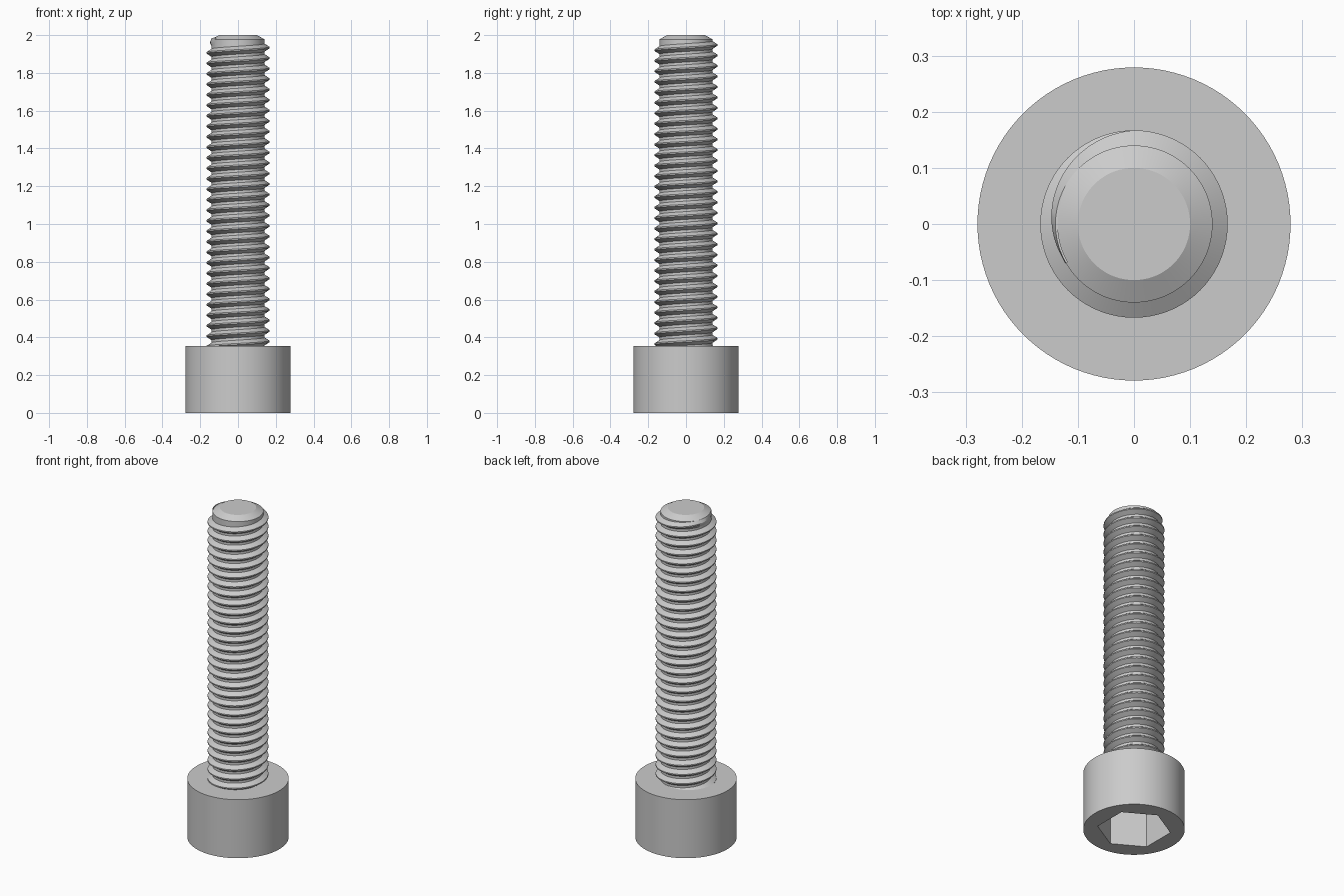
import bpy, bmesh, math

if "Cube" in bpy.data.objects:
    bpy.data.objects.remove(bpy.data.objects["Cube"], do_unlink=True)

steel = bpy.data.materials.new("plain_steel")
steel.use_nodes = True
STEEL = (0.6, 0.6, 0.6, 1.0)
steel.diffuse_color = STEEL
steel.node_tree.nodes["Principled BSDF"].inputs["Base Color"].default_value = STEEL

SEGMENTS = 96
HEAD_R, HEAD_TOP = 0.279, 0.355
SOCKET_R, SOCKET_DEPTH = 0.203, 0.25
ROOT_R, CREST_R = 0.14, 0.167
PITCH = 2 / 36


def finish(name, bm, sharp_angle):
    bmesh.ops.recalc_face_normals(bm, faces=bm.faces)
    mesh = bpy.data.meshes.new(name)
    bm.to_mesh(mesh)
    bm.free()
    mesh.materials.append(steel)
    mesh.shade_smooth()
    mesh.set_sharp_from_angle(angle=math.radians(sharp_angle))
    obj = bpy.data.objects.new(name, mesh)
    bpy.context.collection.objects.link(obj)
    return obj


def skin(bm, loops, closed):
    """Join successive loops of points with quads and cap both ends."""
    rows = [[bm.verts.new(p) for p in loop] for loop in loops]
    n = len(rows[0])
    for a, b in zip(rows, rows[1:]):
        for i in range(n if closed else n - 1):
            j = (i + 1) % n
            bm.faces.new((a[i], a[j], b[j], b[i]))
    bm.faces.new(rows[0])
    bm.faces.new(rows[-1])


def ring(radius, z, hexagon=False):
    points = []
    for i in range(SEGMENTS):
        t = math.tau * i / SEGMENTS
        r = radius
        if hexagon:  # corners point along the y axis
            off = (t + math.pi / 6) % (math.pi / 3) - math.pi / 6
            r *= math.cos(math.pi / 6) / math.cos(off)
        points.append((r * math.cos(t), r * math.sin(t), z))
    return points


# Cylindrical head with a hexagonal socket in its underside
bm = bmesh.new()
skin(bm, [ring(SOCKET_R, SOCKET_DEPTH, True), ring(SOCKET_R, 0, True),
          ring(HEAD_R, 0), ring(HEAD_R, HEAD_TOP)], True)
finish("socket_head", bm, 30)

# Shank core with a chamfered tip
bm = bmesh.new()
skin(bm, [ring(ROOT_R, 0.3), ring(ROOT_R, 1.978), ring(0.1, 2.0)], True)
finish("shank", bm, 20)

# Right-handed thread ridge, fading out below the tip
STEPS = 72
Z_START = 1.934 - 29 * PITCH
LAST = 29 * STEPS + round(STEPS * 0.58)
FADE = round(STEPS * 0.33)
loops = []
for k in range(-STEPS // 2, LAST + 1):
    t = math.tau * k / STEPS
    z = Z_START + PITCH * k / STEPS
    height = (CREST_R - ROOT_R) * min(1, max(0.04, (LAST - k) / FADE))
    section = ((ROOT_R - 0.004, -0.375), (ROOT_R, -0.375),
               (ROOT_R + height, -0.0625), (ROOT_R + height, 0.0625),
               (ROOT_R, 0.375), (ROOT_R - 0.004, 0.375))
    loops.append([(r * math.cos(t), r * math.sin(t), z + h * PITCH) for r, h in section])
bm = bmesh.new()
skin(bm, loops, True)
finish("screw_thread", bm, 25)
